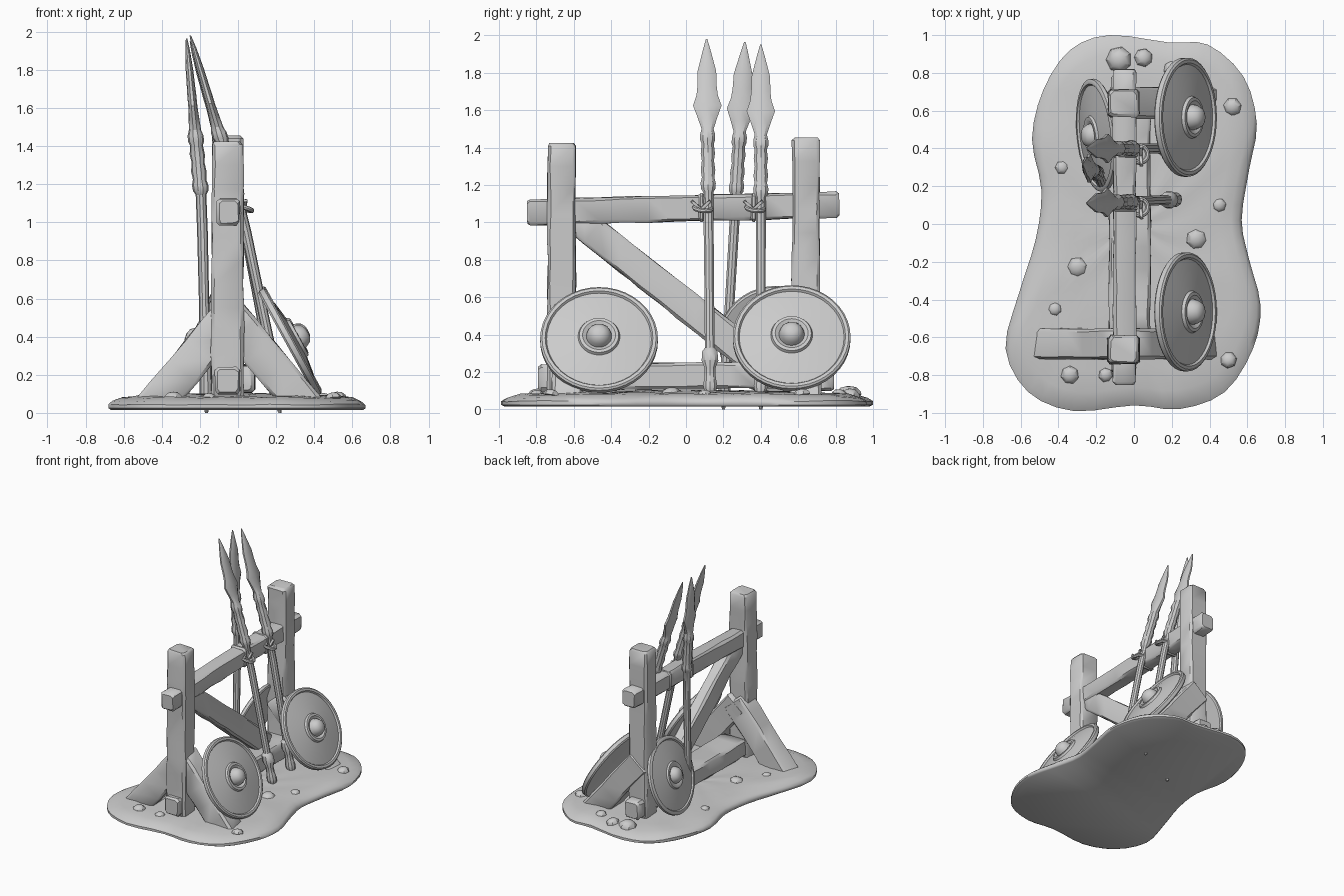
import bpy, bmesh, math, random
from mathutils import Vector

if "Cube" in bpy.data.objects:
    bpy.data.objects.remove(bpy.data.objects["Cube"])

random.seed(4)
GREY = bpy.data.materials.new("stone_grey")
GREY.diffuse_color = (0.6, 0.6, 0.6, 1)
GREY.use_nodes = True
GREY.node_tree.nodes["Principled BSDF"].inputs["Base Color"].default_value = GREY.diffuse_color


def loft(name, rings, angle=35):
    """Skin a stack of closed rings and cap both ends."""
    bm = bmesh.new()
    vs = [[bm.verts.new(p) for p in r] for r in rings]
    n = len(rings[0])
    for a, b in zip(vs, vs[1:]):
        for i in range(n):
            j = (i + 1) % n
            bm.faces.new((a[i], a[j], b[j], b[i]))
    bm.faces.new(vs[0][::-1])
    bm.faces.new(vs[-1])
    bmesh.ops.recalc_face_normals(bm, faces=bm.faces)
    me = bpy.data.meshes.new(name)
    bm.to_mesh(me)
    bm.free()
    me.shade_smooth()
    me.set_sharp_from_angle(angle=math.radians(angle))
    me.materials.append(GREY)
    ob = bpy.data.objects.new(name, me)
    bpy.context.collection.objects.link(ob)
    return ob


def beam(name, a, b, w, d, hint, taper=1.0, rough=0.004):
    """Hewn timber from a to b: w along the hint axis, d across it."""
    a, b = Vector(a), Vector(b)
    axis = (b - a).normalized()
    u = Vector(hint)
    u = (u - axis * u.dot(axis)).normalized()
    v = axis.cross(u)
    length = (b - a).length
    c = 0.016
    count = max(3, int(length / 0.12))
    stops = [(0, 0.84), (c / length, 1)]
    stops += [(i / count, 1) for i in range(1, count)] + [(1 - c / length, 1), (1, 0.84)]
    rings = []
    for t, s in stops:
        k = s * (1 + (taper - 1) * t)
        x, y = w / 2 * k, d / 2 * k
        ring = []
        for px, py in ((x, y - c), (x - c, y), (c - x, y), (-x, y - c),
                       (-x, c - y), (c - x, -y), (x - c, -y), (x, c - y)):
            p = a.lerp(b, t) + u * (px + random.uniform(-rough, rough)) + v * (py + random.uniform(-rough, rough))
            p.z = max(p.z, 0.03)
            ring.append(p)
        rings.append(ring)
    return loft(name, rings, 40)


def lathe(name, centre, normal, profile, n=40):
    """Turn (radius, height) points about a tilted axis."""
    q = Vector(normal).to_track_quat('Z', 'Y')
    rings = [[Vector(centre) + q @ Vector((r * math.cos(2 * math.pi * i / n),
                                          r * math.sin(2 * math.pi * i / n), h))
              for i in range(n)] for r, h in profile]
    return loft(name, rings)


def torus(name, centre, normal, major, minor):
    pts = [(major + minor * math.cos(k * math.pi / 4), minor * math.sin(k * math.pi / 4)) for k in range(9)]
    return lathe(name, centre, normal, pts, 16)


# ground slab: smooth outline, low mound
outline = [Vector(p) for p in (
    (-.13, 1.0), (.19, .96), (.39, .95), (.58, .78), (.65, .53), (.61, .29), (.57, .02),
    (.61, -.19), (.67, -.43), (.63, -.66), (.48, -.89), (.24, -.98), (0, -.96), (-.32, -.99),
    (-.56, -.89), (-.68, -.66), (-.61, -.37), (-.52, -.08), (-.49, .18), (-.54, .45),
    (-.48, .71), (-.34, .92))]
curve = []
for i in range(len(outline)):
    p0, p1, p2, p3 = (outline[(i + k - 1) % len(outline)] for k in range(4))
    for t in (0, .33, .67):
        curve.append(.5 * (2 * p1 + (p2 - p0) * t + (2 * p0 - 5 * p1 + 4 * p2 - p3) * t * t
                           + (3 * p1 - p0 - 3 * p2 + p3) * t ** 3))
rings = []
for s, z, bump in ((.98, .015, 0), (1, .025, 0), (1, .045, .004), (.97, .062, .005), (.9, .078, .007),
                   (.78, .088, .008), (.6, .094, .007), (.4, .097, .006), (.2, .1, .004), (.02, .1, 0)):
    rings.append([Vector((p.x * s, p.y * s, z + bump * (math.sin(p.x * 19 + s * 17) + math.sin(p.y * 13 + s * 23)) * .6))
                  for p in curve])
loft("ground_base", rings, 50)

# loose stones
for x, y, r in ((-.3, -.23, .06), (-.34, -.8, .05), (-.08, .87, .07), (.05, .88, .05), (.33, -.08, .06),
                (.45, .1, .04), (.52, .62, .05), (.5, -.72, .045), (-.38, .3, .04), (-.15, -.8, .04),
                (-.42, -.45, .04), (.2, .82, .045)):
    lathe("ground_stone", (x, y, .075), (random.uniform(-.2, .2), random.uniform(-.2, .2), 1),
          [(r, 0), (r * .95, r * .25), (r * .6, r * .6), (r * .2, r * .7)], 7)

# upright posts
beam("front_post", (-.055, -.665, .05), (-.055, -.665, 1.425), .17, .155, (1, 0, 0), .96)
beam("back_post", (-.055, .64, .05), (-.055, .64, 1.455), .17, .15, (1, 0, 0), .96)

# rails and their protruding tenons
beam("top_rail", (-.05, -.85, 1.055), (-.05, .82, 1.095), .12, .14, (1, 0, 0))
beam("bottom_rail", (-.022, -.6, .175), (-.022, .6, .185), .22, .14, (1, 0, 0))
beam("front_tenon", (-.055, -.79, .17), (-.055, -.6, .17), .13, .14, (1, 0, 0))
beam("back_tenon", (-.055, .6, .17), (-.055, .79, .17), .13, .14, (1, 0, 0))
beam("diagonal_brace", (-.05, -.6, 1.03), (-.05, .4, .24), .1, .155, (1, 0, 0), 1.1)

# slanted side braces
for name, side, y in (("front_left_brace", -1, -.635), ("front_right_brace", 1, -.635), ("back_right_brace", 1, .64)):
    off = 0 if side < 0 else -.09
    beam(name, (side * .02 + off, y, .54), (side * .47 + off, y, 0.0), .165, .19, (0, 1, 0))

# round shields: back, rim, dished face, ring and boss
shield = [(.002, -.012), (.28, -.03), (.305, -.03), (.315, -.02), (.315, .006), (.305, .014), (.288, .014),
          (.28, .002), (.2, .018), (.112, .03), (.105, .046), (.088, .048), (.068, .036), (.062, .06),
          (.048, .085), (.025, .098), (.002, .1)]
lathe("front_right_shield", (.28, -.465, .375), (.875, 0, .48), shield)
lathe("back_right_shield", (.28, .565, .385), (.875, 0, .48), shield)
lathe("back_left_shield", (-.2, .47, .375), (-.95, -.1, .32), [(r * .95, h * .8) for r, h in shield])

# spears: (distance below tip, half width along y, half width along x)
HEAD = ((0, .004, .004), (.06, .022, .012), (.17, .052, .02), (.25, .054, .022), (.3, .06, .024),
        (.355, .08, .024), (.42, .055, .028), (.48, .034, .032), (.51, .042, .042), (.54, .042, .042),
        (.56, .034, .034), (.61, .04, .04), (.65, .034, .034), (.7, .041, .041), (.74, .035, .035),
        (.77, .043, .043), (.8, .04, .04), (.82, .028, .028))


def spear(name, bottom, mid, tip, butt):
    b, m, t = Vector(bottom), Vector(mid), Vector(tip)

    def at(z):
        lo, hi = (b, m) if z < m.z else (m, t)
        return lo.lerp(hi, (z - lo.z) / (hi.z - lo.z))
    rows = [(t.z - d, y, x) for d, y, x in HEAD]
    rows += [(.95, .028, .028), (.6, .027, .027), (.33, .028, .028)]
    if butt:
        rows += [(.31, .043, .043), (.26, .047, .047), (.22, .03, .03), (.17, .032, .032), (.13, .04, .04)]
    rows += [(.1, .034, .034), (b.z, .008, .008)]
    loft(name, [[at(z) + Vector((x * math.cos(k * math.pi / 5), y * math.sin(k * math.pi / 5), 0))
                 for k in range(10)] for z, y, x in rows], 30)


spear("spear_one", (.23, .13, .06), (.015, .12, 1.08), (-.25, .11, 1.98), True)
spear("spear_two", (-.165, .2, 0), (-.19, .265, 1.1), (-.27, .315, 1.965), False)
spear("spear_three", (.22, .4, 0), (.015, .4, 1.08), (-.25, .4, 1.95), True)

# rope lashings at the top rail
for y in (.11, .39):
    torus("rope_loop", (.03, y - .02, 1.075), (.3, .1, 1), .045, .013)
    for s in (-1, 1):
        beam("rope_knot", (.035, y - .03, 1.07), (.04, y - .03 + s * .05, 1.115), .02, .02, (1, 0, 0), .7, .001)
    beam("rope_band", (-.05, y - .045, 1.08), (-.05, y - .01, 1.08), .14, .155, (1, 0, 0), 1, .001)
